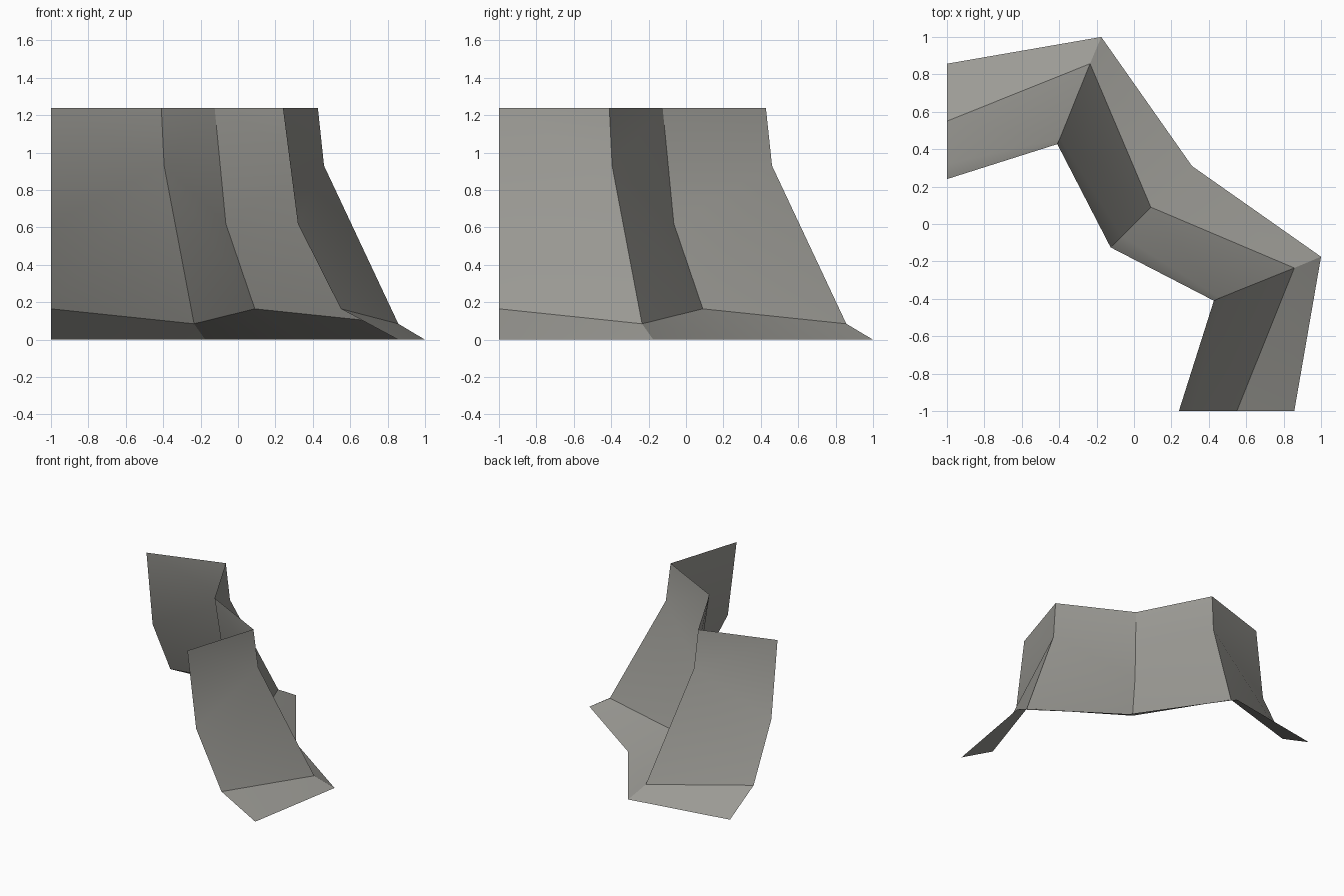
import bpy, bmesh, math

cube = bpy.data.objects.get("Cube")
if cube:
    bpy.data.objects.remove(cube, do_unlink=True)

# Rock material
rock = bpy.data.materials.new("warm grey rock")
rock.use_nodes = True
colour = (0.33, 0.325, 0.30, 1)
rock.diffuse_color = colour
rock.node_tree.nodes["Principled BSDF"].inputs["Base Color"].default_value = colour

# Vertical profiles from foot to rim: end valley, ridge, corner valley
end = [(-1, 0.857, 0), (-1, 0.55, 0.165), (-1, 0.32, 0.62), (-1, 0.24, 1.24)]
ridge = [(-0.175, 1, 0), (-0.235, 0.857, 0.085), (-0.395, 0.46, 0.93), (-0.41, 0.427, 1.24)]
corner = [(d, d, z) for d, z in ((0.31, 0), (0.09, 0.165), (-0.065, 0.62), (-0.125, 1.24))]


def mirrored(profile):
    """Reflect a profile across the diagonal through the corner."""
    return [(y, x, z) for x, y, z in profile]


# Cliff sheet: bridge neighbouring profiles around the corner
bm = bmesh.new()
columns = [[bm.verts.new(p) for p in profile]
           for profile in (end, ridge, corner, mirrored(ridge), mirrored(end))]
for a, b in zip(columns, columns[1:]):
    for j in range(len(a) - 1):
        bm.faces.new((a[j], a[j + 1], b[j + 1], b[j]))
bmesh.ops.triangulate(bm, faces=bm.faces[:], quad_method='SHORT_EDGE')

mesh = bpy.data.meshes.new("cliff_corner")
bm.to_mesh(mesh)
bm.free()
mesh.materials.append(rock)
cliff = bpy.data.objects.new("cliff_corner", mesh)
bpy.context.collection.objects.link(cliff)

# Soft facets with crisp ridges
bpy.context.view_layer.objects.active = cliff
cliff.select_set(True)
bpy.ops.object.shade_smooth_by_angle(angle=math.radians(30))
